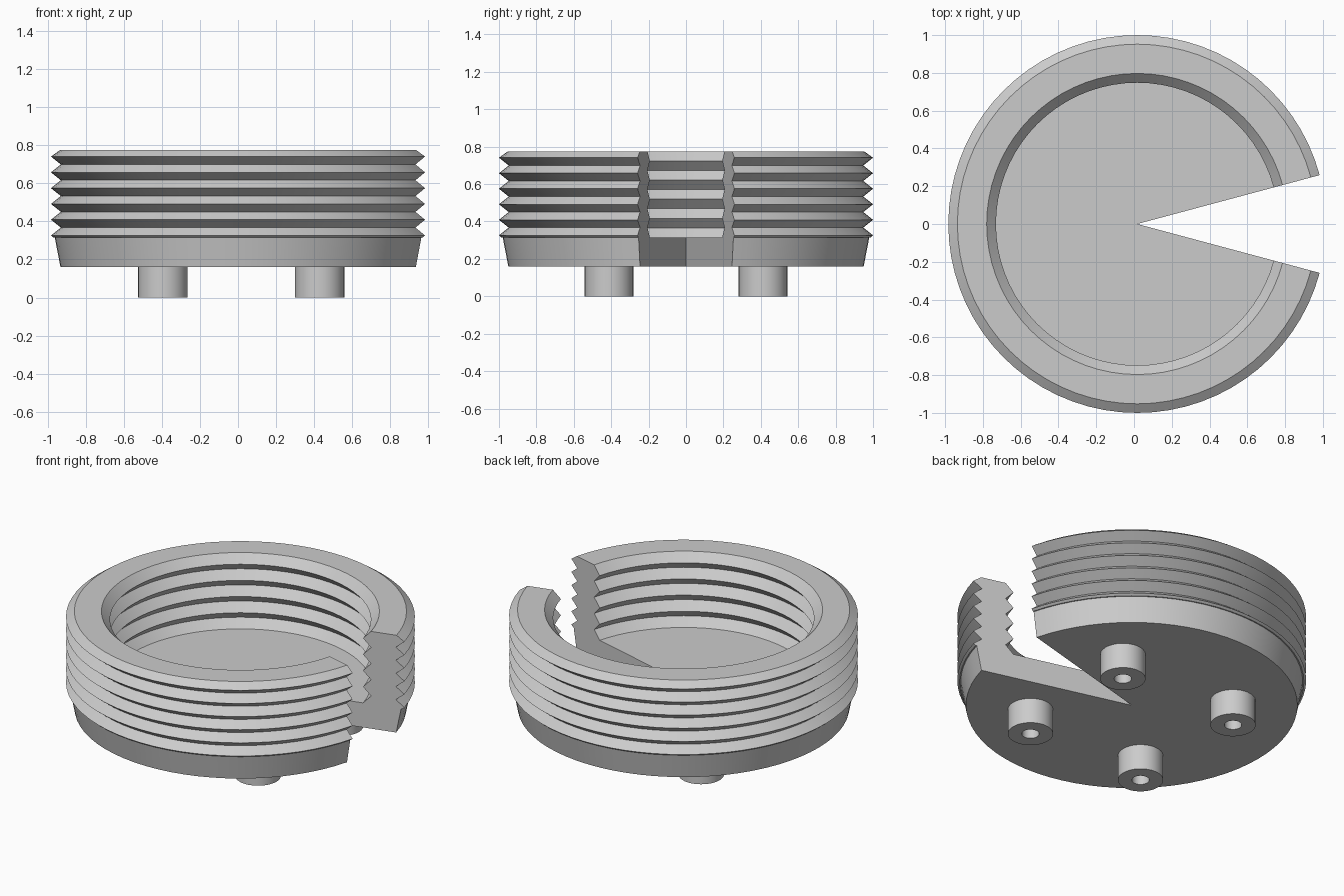
import bpy, bmesh, math

cube = bpy.data.objects.get("Cube")
if cube:
    bpy.data.objects.remove(cube, do_unlink=True)

# Single grey material
GREY = (0.6, 0.6, 0.6, 1.0)
grey = bpy.data.materials.new("plain grey")
grey.diffuse_color = GREY
grey.use_nodes = True
grey.node_tree.nodes["Principled BSDF"].inputs["Base Color"].default_value = GREY


def revolve(name, profile, location, segments, start=0, sweep=360):
    """Sweep a closed (radius, z) outline around z; a partial sweep gets end caps."""
    full = sweep == 360
    bm = bmesh.new()
    rings = []
    for i in range(segments if full else segments + 1):
        a = math.radians(start + sweep * i / segments)
        rings.append([bm.verts.new((r * math.cos(a), r * math.sin(a), z)) for r, z in profile])
    n = len(profile)
    for i in range(segments):
        a, b = rings[i], rings[(i + 1) % len(rings)]
        for j in range(n):
            k = (j + 1) % n
            if profile[j][0] or profile[k][0]:
                bm.faces.new((a[j], b[j], b[k], a[k]))
    if not full:
        bm.faces.new(rings[0])
        bm.faces.new(rings[-1])
    bmesh.ops.remove_doubles(bm, verts=bm.verts, dist=1e-5)
    bmesh.ops.recalc_face_normals(bm, faces=bm.faces)
    mesh = bpy.data.meshes.new(name)
    bm.to_mesh(mesh)
    bm.free()
    mesh.materials.append(grey)
    obj = bpy.data.objects.new(name, mesh)
    obj.location = location
    bpy.context.collection.objects.link(obj)
    bpy.ops.object.select_all(action='DESELECT')
    obj.select_set(True)
    bpy.context.view_layer.objects.active = obj
    bpy.ops.object.shade_smooth_by_angle(angle=math.radians(25))
    return obj


CENTRE_X = 0.017
BASE, FLOOR, TOP = 0.16, 0.315, 0.775

# Threaded cup: tapered base, outer thread, rim, inner thread, floor
outline = [(0, BASE), (0.95, BASE), (0.98, FLOOR), (0.987, FLOOR)]
pitch = 0.083
for i in range(6):
    z = 0.326 + i * pitch
    outline.append((1.0, z))
    if i < 5:
        outline.append((0.948, z + pitch / 2))
outline.append((0.952, TOP))
steps = 9
for i in range(steps + 1):
    z = TOP + (FLOOR - TOP) * i / steps
    outline.append((0.748 if i % 2 else 0.797, z))
outline.append((0, FLOOR))
revolve("threaded_cup", outline, (CENTRE_X, 0, 0), 66, start=15, sweep=330)

# Four hollow pegs underneath
tube = [(0.05, 0), (0.13, 0), (0.13, BASE + 0.01), (0.05, BASE + 0.01)]
for x, side in ((1, "left"), (-1, "right")):
    for y, end in ((-1, "front"), (1, "back")):
        revolve(f"peg_{end}_{side}", tube, (CENTRE_X + 0.412 * x, 0.412 * y, 0), 32)
